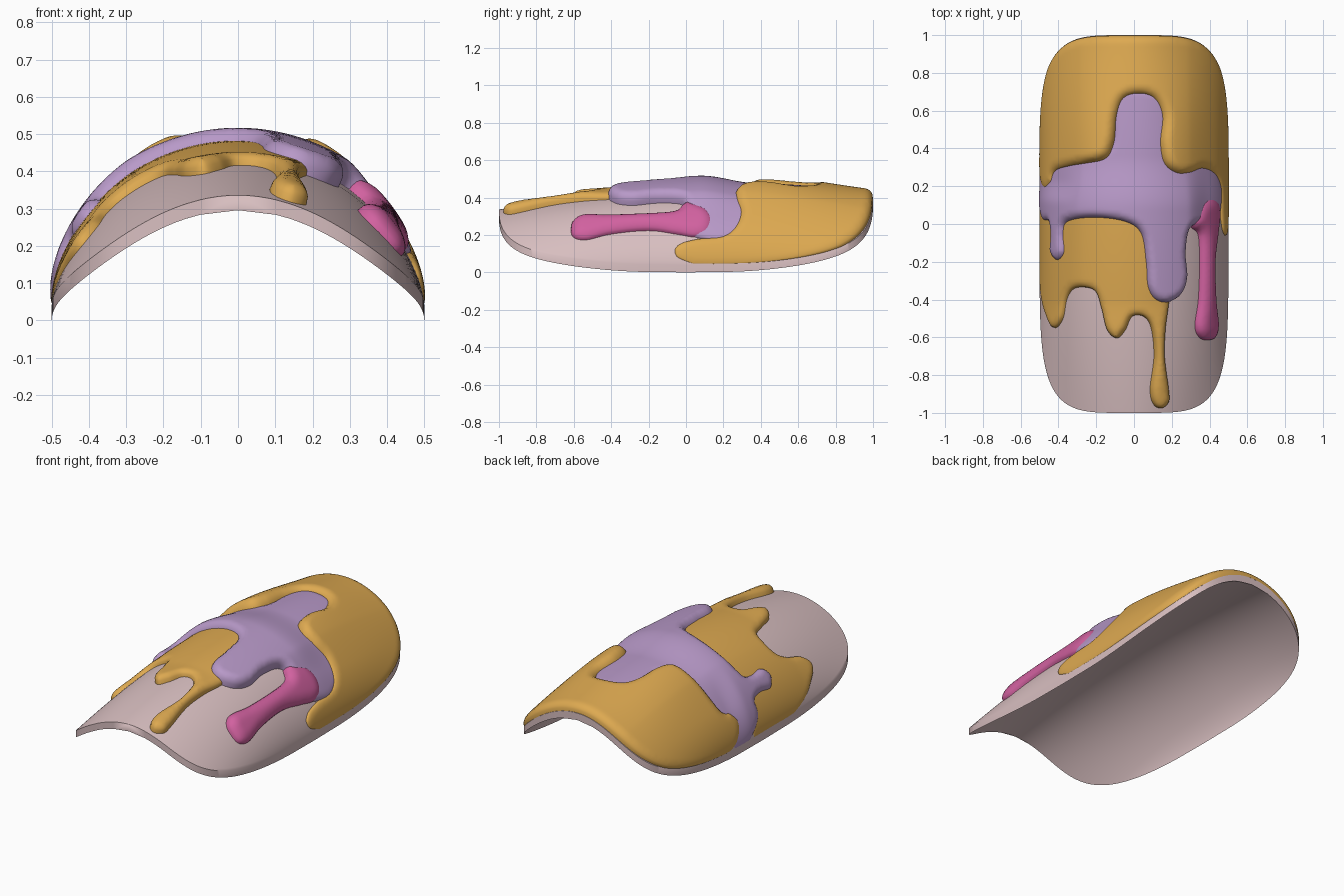
import bpy, bmesh, math
from mathutils import Vector, kdtree
from mathutils.geometry import delaunay_2d_cdt

if "Cube" in bpy.data.objects:
    bpy.data.objects.remove(bpy.data.objects["Cube"])

THICK = 0.04


def material(name, rgb):
    m = bpy.data.materials.new(name)
    m.diffuse_color = (*rgb, 1)
    m.use_nodes = True
    m.node_tree.nodes["Principled BSDF"].inputs["Base Color"].default_value = m.diffuse_color
    return m


shell_mat = material("dusty rose", (0.69, 0.52, 0.53))
gold_mat = material("honey gold", (0.73, 0.40, 0.082))
purple_mat = material("soft purple", (0.48, 0.32, 0.58))
pink_mat = material("hot pink", (0.64, 0.12, 0.35))


def surf(s, y, drop=0.0):
    """Arched surface; s is roughly arc length across the arch."""
    c = max(math.cos(2 * s), 0.0)
    q = 0.63 + 0.37 * min(abs(y), 1) ** 3
    h = 0.415 - 0.083 * (y - 0.2) ** 2
    return Vector((0.5 * math.sin(2 * s), y, THICK - drop + h * c ** (2 * q)))


def to_s(x):
    return 0.5 * math.asin(max(-1, min(1, 2 * x)))


def normal(s, y):
    e = 0.004
    s = max(-0.775, min(0.775, s))
    n = (surf(s + e, y) - surf(s - e, y)).cross(surf(s, y + e) - surf(s, y - e))
    return n.normalized()


def finish(bm, name, mat, angle):
    me = bpy.data.meshes.new(name)
    bm.to_mesh(me)
    bm.free()
    ob = bpy.data.objects.new(name, me)
    bpy.context.collection.objects.link(ob)
    me.materials.append(mat)
    bpy.ops.object.select_all(action='DESELECT')
    ob.select_set(True)
    bpy.context.view_layer.objects.active = ob
    bpy.ops.object.shade_smooth_by_angle(angle=math.radians(angle))
    return ob


# Curved shell with a rounded-rectangle plan
def build_shell():
    bm = bmesh.new()
    N, M = 120, 64
    layers = []
    for drop in (0.0, THICK):
        rows = []
        for j in range(N + 1):
            a = math.pi * (j / N - 0.5)
            y = math.copysign(abs(math.sin(a)) ** 0.4, a)
            smax = to_s(0.5 * max(math.cos(a), 1e-9) ** (2 / 4.6))
            rows.append([bm.verts.new(surf(smax * (2 * i / M - 1), y, drop))
                         for i in range(M + 1)])
        layers.append(rows)
    top, bot = layers
    for j in range(N):
        for i in range(M):
            bm.faces.new((top[j][i], top[j][i + 1], top[j + 1][i + 1], top[j + 1][i]))
            bm.faces.new((bot[j][i], bot[j + 1][i], bot[j + 1][i + 1], bot[j][i + 1]))
        for i in (0, M):
            bm.faces.new((top[j][i], top[j + 1][i], bot[j + 1][i], bot[j][i]))
    for j in (0, N):
        for i in range(M):
            bm.faces.new((top[j][i], top[j][i + 1], bot[j][i + 1], bot[j][i]))
    bmesh.ops.remove_doubles(bm, verts=bm.verts, dist=0.0005)
    bmesh.ops.recalc_face_normals(bm, faces=bm.faces)
    finish(bm, "shell", shell_mat, 40)


def inside_plan(p):
    """Pull a point back inside the shell plan."""
    for _ in range(12):
        r = abs(2 * p.x) ** 4.6 + abs(p.y) ** 5
        if r <= 0.998:
            break
        p = p * (0.997 / r) ** 0.21
    return p


def smooth_outline(pts):
    """Closed Catmull-Rom curve, kept inside the shell plan, in (s, y)."""
    out, n = [], len(pts)
    P = [Vector(p) for p in pts]
    for k in range(n):
        a, b, c, d = P[k - 1], P[k], P[(k + 1) % n], P[(k + 2) % n]
        steps = max(4, int((c - b).length / 0.008))
        for i in range(steps):
            t = i / steps
            p = 0.5 * (2 * b + (c - a) * t + (2 * a - 5 * b + 4 * c - d) * t * t
                       + (3 * b - a - 3 * c + d) * t ** 3)
            p = inside_plan(p)
            q = Vector((to_s(p.x), p.y))
            if not out or (q - out[-1]).length > 0.003:
                out.append(q)
    if sum(out[i - 1].cross(out[i]) for i in range(len(out))) < 0:
        out.reverse()
    return out


# Poured paint layer: domed sheet with a rounded rim following an outline
def paint(name, pts, mat, thick, rim):
    line = smooth_outline(pts)
    n = len(line)
    kd = kdtree.KDTree(n)
    for i, p in enumerate(line):
        kd.insert((p.x, p.y, 0), i)
    kd.balance()

    def dist(p):
        return kd.find((p.x, p.y, 0))[2]

    co = list(line)
    for d in (0.004, 0.011, 0.022):
        for i in range(n):
            t = (line[(i + 1) % n] - line[i - 1]).normalized()
            p = line[i] + Vector((-t.y, t.x)) * d
            if dist(p) > 0.93 * d:
                co.append(p)
    g = 0.016
    lo = [min(p[k] for p in line) for k in (0, 1)]
    hi = [max(p[k] for p in line) for k in (0, 1)]
    for i in range(int((hi[0] - lo[0]) / g) + 1):
        for j in range(int((hi[1] - lo[1]) / g) + 1):
            p = Vector((lo[0] + (i + 0.5 * (j % 2)) * g, lo[1] + j * g))
            if dist(p) > 0.03:
                co.append(p)
    edges = [(i, (i + 1) % n) for i in range(n)]
    vs, _, fs, *_ = delaunay_2d_cdt(co, edges, [], 1, 1e-5)
    bm = bmesh.new()
    bv = []
    for p in vs:
        d = dist(p)
        k = 1 - min(d / rim, 1)
        edge = min(1, math.cos(2 * p.x) / 0.85)    # thinner on the steep flanks
        t = thick(0.5 * math.sin(2 * p.x), p.y) * edge * math.sqrt(1 - k * k)
        if d < 0.001:
            t = -0.001
        bv.append(bm.verts.new(surf(p.x, p.y) + normal(p.x, p.y) * t))
    for f in fs:
        face = bm.faces.new([bv[i] for i in f])
        face.normal_update()
        if face.normal.dot(normal(vs[f[0]].x, vs[f[0]].y)) < 0:
            face.normal_flip()
    bmesh.ops.delete(bm, geom=[v for v in bm.verts if not v.link_faces], context='VERTS')
    finish(bm, name, mat, 80)


def ramp(v, a, b):
    t = max(0, min(1, (v - a) / (b - a)))
    return t * t * (3 - 2 * t)


def purple_thick(x, y):
    t = 0.063 - 0.038 * ramp(y, .08, .36)
    t *= 1 - 0.4 * ramp(x, .25, .38)
    return t * (1 - 0.6 * ramp(-x, .25, .42) * ramp(y, .11, .24))


build_shell()

# Lower gold coat with long drips
paint("lower_gold_drips", [
    (-.50, .09), (-.505, 0), (-.495, -.35), (-.455, -.50), (-.415, -.55), (-.375, -.50),
    (-.355, -.40), (-.32, -.345), (-.26, -.335), (-.20, -.36), (-.17, -.45),
    (-.14, -.56), (-.09, -.605), (-.045, -.56), (-.01, -.49), (.05, -.49),
    (.09, -.55), (.105, -.70), (.085, -.87), (.10, -.95), (.14, -.975), (.18, -.94),
    (.18, -.87), (.16, -.70), (.165, -.55), (.185, -.40), (.19, -.20), (.18, .10),
    (0, .13), (-.35, .11)],
    gold_mat, lambda x, y: 0.03 + 0.015 * ramp(-y, .4, .6), 0.04)

# Middle purple coat, running beneath the upper gold
paint("purple_drips", [
    (-.498, .27), (-.499, .12), (-.475, .025), (-.435, .01), (-.425, -.06), (-.428, -.15),
    (-.39, -.195), (-.35, -.15), (-.355, -.05), (-.33, .01), (-.20, .03), (-.05, .01),
    (.03, -.05), (.055, -.20), (.065, -.33), (.105, -.40), (.17, -.415), (.24, -.37),
    (.27, -.28), (.262, -.15), (.28, -.03), (.34, 0), (.43, .01), (.455, .10),
    (.455, .22), (.40, .33), (.20, .38), (.17, .66), (.025, .72), (-.115, .68),
    (-.13, .41), (-.40, .345), (-.46, .29)],
    purple_mat, purple_thick, 0.045)

# Upper gold coat covering the back end
paint("upper_gold_coat", [
    (-.505, .70), (-.50, .32), (-.489, .22), (-.462, .185), (-.432, .22), (-.40, .285),
    (-.25, .315), (-.14, .345), (-.10, .43), (-.085, .57), (-.05, .66), (.025, .685),
    (.10, .66), (.14, .57), (.13, .43), (.15, .32), (.21, .265), (.28, .265),
    (.35, .29), (.41, .265), (.445, .20), (.455, .06), (.467, -.03), (.485, -.06),
    (.498, 0), (.505, .30), (.505, .70), (.50, 1.05), (.2, 1.03), (-.2, 1.03),
    (-.50, 1.05)],
    gold_mat,
    lambda x, y: 0.042 + 0.034 * (1 - ramp(abs(x), .15, .4)) * (1 - ramp(y, .3, .95)), 0.05)

# Single pink drip
paint("pink_drip", [
    (.31, .07), (.29, .01), (.305, -.02), (.34, -.06), (.347, -.20), (.34, -.40),
    (.322, -.54), (.345, -.60), (.385, -.615), (.425, -.60), (.44, -.53), (.427, -.40),
    (.422, -.20), (.438, -.05), (.448, .05), (.435, .12), (.39, .145), (.34, .12)],
    pink_mat, lambda x, y: 0.056, 0.068)
